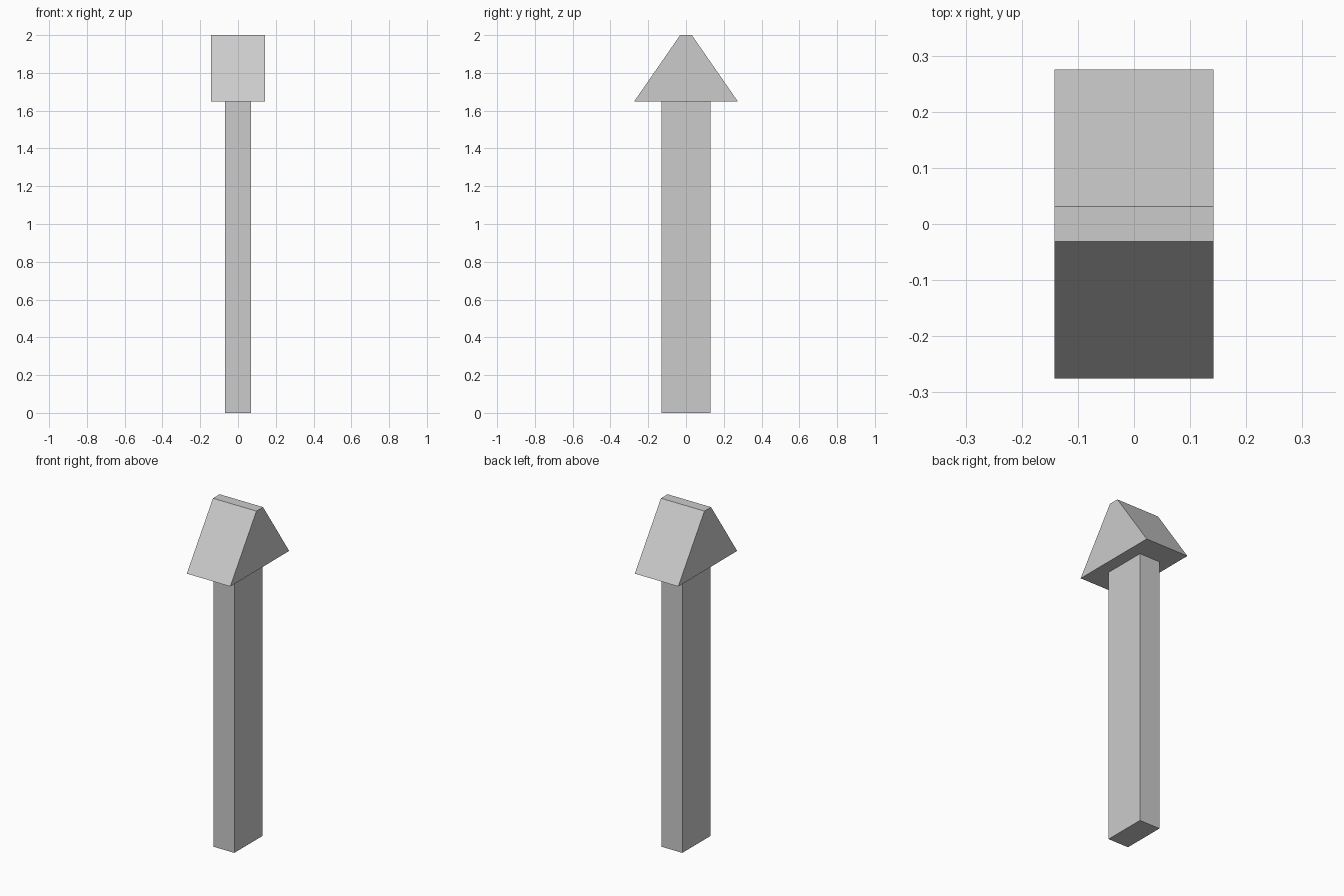
import bpy

if "Cube" in bpy.data.objects:
    bpy.data.objects.remove(bpy.data.objects["Cube"])


def prism(name, profile, half_width):
    """Extrude a (y, z) profile symmetrically along x."""
    n = len(profile)
    verts = [(x, y, z) for x in (-half_width, half_width) for y, z in profile]
    faces = [tuple(reversed(range(n))), tuple(range(n, 2 * n))]
    faces += [(i, (i + 1) % n, (i + 1) % n + n, i + n) for i in range(n)]
    mesh = bpy.data.meshes.new(name)
    mesh.from_pydata(verts, [], faces)
    obj = bpy.data.objects.new(name, mesh)
    bpy.context.collection.objects.link(obj)
    return obj


def tapered(bottom, top, z0, z1):
    """Symmetric trapezoid profile, counter-clockwise seen from +x."""
    return [(-bottom, z0), (bottom, z0), (top, z1), (-top, z1)]


HEAD_Z = 1.648

# Rectangular post
prism("post", tapered(0.131, 0.131, 0, HEAD_Z), 0.068)

# Gabled cap with a narrow flat ridge
prism("cap", tapered(0.275, 0.031, HEAD_Z, 2.0), 0.142)
